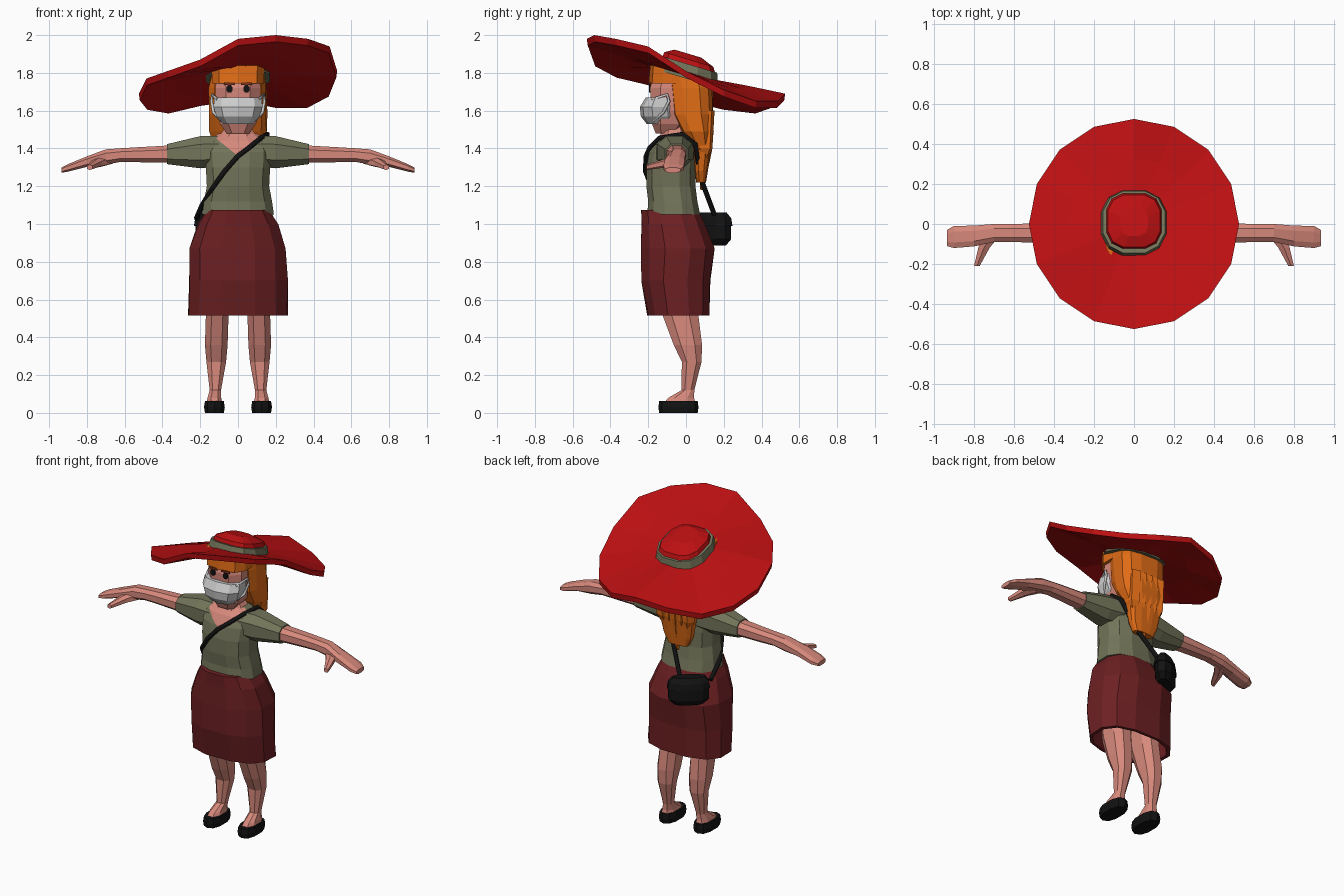
import bpy, bmesh, random
from math import cos, sin, pi, copysign
from mathutils import Matrix

random.seed(4)
if "Cube" in bpy.data.objects:
    bpy.data.objects.remove(bpy.data.objects["Cube"])


def material(name, r, g, b):
    m = bpy.data.materials.new(name)
    m.use_nodes = True
    m.diffuse_color = (r, g, b, 1)
    node = next(n for n in m.node_tree.nodes if n.type == 'BSDF_PRINCIPLED')
    node.inputs["Base Color"].default_value = (r, g, b, 1)
    node.inputs["Roughness"].default_value = 0.8
    return m


RED = material("hat red", .5, .005, .006)
MAROON = material("skirt maroon", .15, .014, .016)
OLIVE = material("shirt olive", .17, .175, .1)
SKIN = material("skin", .68, .25, .2)
ORANGE = material("hair orange", .75, .15, .008)
WHITE = material("mask grey white", .6, .6, .6)
BLACK = material("black", .006, .006, .006)
BROWN = material("brow brown", .2, .03, .01)


def bridge(name, rings, mat):
    """Closed surface through a list of equal point rings."""
    bm = bmesh.new()
    rows = [[bm.verts.new(p) for p in ring] for ring in rings]
    n = len(rows[0])
    for a, b in zip(rows, rows[1:]):
        for i in range(n):
            j = (i + 1) % n
            bm.faces.new((a[i], a[j], b[j], b[i]))
    bm.faces.new(rows[0])
    bm.faces.new(rows[-1])
    bmesh.ops.recalc_face_normals(bm, faces=bm.faces)
    me = bpy.data.meshes.new(name)
    bm.to_mesh(me)
    bm.free()
    me.materials.append(mat)
    ob = bpy.data.objects.new(name, me)
    bpy.context.collection.objects.link(ob)
    return ob


def loft(name, mat, sections, axis='z', n=8, power=.8, side=1, jitter=0):
    """Sections are (position on axis, centre u, centre v, radius u, radius v)."""
    fit = cos(pi / n) ** power
    rings = []
    for t, cu, cv, ru, rv in sections:
        ring = []
        for i in range(n):
            a = 2 * pi * (i + .5) / n
            k = 1 + random.uniform(-jitter, jitter)
            u = cu + k * ru / fit * copysign(abs(cos(a)) ** power, cos(a))
            v = cv + k * rv / fit * copysign(abs(sin(a)) ** power, sin(a))
            x, y, z = {'x': (t, u, v), 'y': (u, t, v), 'z': (u, v, t)}[axis]
            ring.append((x * side, y, z))
        rings.append(ring)
    return bridge(name, rings, mat)


def tube(name, mat, points, radius):
    cu = bpy.data.curves.new(name, 'CURVE')
    cu.dimensions = '3D'
    cu.bevel_depth = radius
    cu.bevel_resolution = 1
    cu.use_fill_caps = True
    sp = cu.splines.new('POLY')
    sp.points.add(len(points) - 1)
    for p, co in zip(sp.points, points):
        p.co = (*co, 1)
    cu.materials.append(mat)
    ob = bpy.data.objects.new(name, cu)
    bpy.context.collection.objects.link(ob)


# Hat: wavy tilted brim, band and crown
edge = [1.81, 1.71, 1.65, 1.65, 1.69, 1.66, 1.62, 1.64,
        1.69, 1.77, 1.81, 1.87, 1.98, 2.0, 1.98, 1.94]
tilt = .3


def brim_ring(radius, blend, drop):
    ring = []
    for i, z in enumerate(edge):
        a = 2 * pi * i / len(edge)
        x, y = radius * cos(a), radius * sin(a)
        inner = 1.81 - tilt * .15 * sin(a)
        ring.append((x, y, inner + (z - inner) * blend - drop))
    return ring


bridge("hat_brim", [brim_ring(.14, 0, 0), brim_ring(.33, .45, 0), brim_ring(.525, 1, 0),
                    brim_ring(.52, 1, .035), brim_ring(.33, .45, .03), brim_ring(.14, 0, .03)], RED)
band = loft("hat_band", OLIVE, [(1.77, 0, 0, .17, .17), (1.85, 0, .01, .155, .155)], n=12)
crown = loft("hat_crown", RED, [(1.83, 0, .015, .145, .145), (1.875, 0, .015, .13, .13),
                                (1.905, 0, .01, .07, .07)], n=12, power=.7)
for ob in (band, crown):
    for v in ob.data.vertices:
        v.co.z -= tilt * v.co.y

# Head and neck
loft("neck", SKIN, [(1.45, 0, -.06, .11, .085), (1.5, 0, -.06, .075, .065), (1.6, 0, -.06, .06, .06)])
loft("head", SKIN, [(1.48, 0, -.1, .06, .06), (1.53, 0, -.085, .095, .095), (1.6, 0, -.075, .115, .11),
                    (1.72, 0, -.07, .12, .12), (1.8, 0, -.06, .11, .11)], power=.7)

# Hair: fringe, long back part and pointed strands
loft("hair_fringe", ORANGE, [(1.745, 0, -.055, .138, .138), (1.845, 0, -.06, .14, .125)], n=10, power=.65)
loft("hair_back", ORANGE, [(1.79, 0, .01, .14, .11), (1.72, 0, .025, .15, .115), (1.58, 0, .035, .15, .11),
                           (1.49, 0, .06, .148, .085), (1.4, 0, .085, .12, .05), (1.28, 0, .08, .1, .035),
                           (1.22, 0, .08, .07, .025)], n=12, power=.7, jitter=.04)
for i, x in enumerate((-.09, -.045, 0, .045, .09)):
    tip = 1.18 + .12 * abs(x) / .09 + .03 * (i % 2)
    loft(f"hair_strand_{i}", ORANGE, [(1.6, x, .1, .035, .045), (1.4, x, .1, .035, .035),
                                      (tip, x * .8, .085, .008, .008)], n=5)

# Face mask
loft("face_mask", WHITE, [(1.53, 0, -.13, .08, .075), (1.57, 0, -.135, .115, .1), (1.62, 0, -.14, .13, .1),
                          (1.67, 0, -.13, .125, .08)], n=10)

for side, tag in ((1, "left"), (-1, "right")):
    # Eyes, brows and ear loops
    loft(tag + "_eye", BLACK, [(-.197, .045, 1.715, .015, .02), (-.189, .045, 1.715, .015, .02)],
         'y', side=side)
    loft(tag + "_brow", BROWN, [(-.197, .045, 1.742, .03, .006), (-.189, .045, 1.742, .03, .006)],
         'y', n=4, power=.3, side=side)
    tube(tag + "_ear_loop", WHITE, [(side * x, y, z) for x, y, z in (
        (.11, -.18, 1.66), (.135, -.1, 1.685), (.14, -.09, 1.65), (.13, -.12, 1.59), (.09, -.17, 1.55))], .008)

    # Sleeve, arm and thumb
    loft(tag + "_sleeve", OLIVE, [(.1, -.06, 1.385, .1, .08), (.2, -.06, 1.38, .09, .085),
                                  (.375, -.05, 1.37, .06, .053)], 'x', side=side)
    loft(tag + "_arm", SKIN, [(.36, -.05, 1.37, .053, .046), (.52, -.045, 1.367, .047, .04),
                              (.62, -.045, 1.365, .045, .036), (.7, -.045, 1.355, .045, .04),
                              (.8, -.06, 1.33, .052, .028), (.9, -.065, 1.297, .055, .02),
                              (.935, -.07, 1.285, .04, .014)], 'x', side=side)
    loft(tag + "_thumb", SKIN, [(-.05, .71, 1.335, .045, .025), (-.12, .75, 1.32, .028, .02),
                                (-.21, .785, 1.3, .014, .013)], 'y', n=6, side=side)

    # Leg with foot, and flat shoe
    loft(tag + "_leg", SKIN, [(.05, .125, -.035, .042, .085), (.08, .125, -.025, .036, .068),
                              (.12, .12, .01, .03, .034), (.27, .115, .03, .052, .052),
                              (.36, .115, .01, .06, .075), (.52, .11, -.03, .06, .095),
                              (.75, .11, -.05, .06, .09)], side=side)
    loft(tag + "_shoe", BLACK, [(0, .125, -.04, .05, .098), (.03, .125, -.04, .055, .102),
                                (.062, .125, -.04, .05, .098)], n=10, side=side)

# Shirt with a V neckline cut into its faces
shirt = loft("shirt", OLIVE, [(1.05, 0, -.065, .19, .14), (1.12, 0, -.07, .18, .13), (1.2, 0, -.08, .165, .13),
                              (1.3, 0, -.08, .17, .13), (1.38, 0, -.075, .175, .12),
                              (1.44, 0, -.06, .16, .105), (1.48, 0, -.05, .1, .075)], n=12)
shirt.data.materials.append(SKIN)
bm = bmesh.new()
bm.from_mesh(shirt.data)
for s in (1, -1):
    bmesh.ops.bisect_plane(bm, geom=bm.verts[:] + bm.edges[:] + bm.faces[:],
                           plane_co=(0, 0, 1.36), plane_no=(.8 * s, 0, -1))
for f in bm.faces:
    c = f.calc_center_median()
    f.material_index = int(c.y < -.06 and c.z - 1.36 > .8 * abs(c.x))
bm.to_mesh(shirt.data)
bm.free()

# Skirt, hollow underneath
loft("skirt", MAROON, [(1.075, 0, -.085, .165, .15), (1, 0, -.07, .21, .168), (.87, 0, -.043, .255, .195),
                       (.7, 0, -.055, .26, .182), (.515, 0, -.04, .262, .162), (.515, 0, -.04, .24, .145),
                       (.72, 0, -.05, .22, .14)], n=12, jitter=.025)

# Shoulder bag with flap, turned to sit behind the right hip
place = Matrix.Translation((-.12, .145, 0)) @ Matrix.Rotation(.7, 4, 'Z')
body = loft("bag", BLACK, [(.885, 0, 0, .085, .035), (.92, 0, 0, .12, .055), (1, 0, 0, .12, .055),
                           (1.045, 0, 0, .1, .04)], n=10)
flap = loft("bag_flap", BLACK, [(.99, 0, 0, .127, .062), (1.03, 0, 0, .12, .055), (1.06, 0, 0, .095, .03)], n=10)
for ob in (body, flap):
    ob.data.transform(place)

tube("bag_strap", BLACK, [(-.06, .15, 1.05), (.05, .075, 1.25), (.14, .05, 1.42), (.155, -.02, 1.475),
                          (.12, -.14, 1.455), (.06, -.19, 1.405), (0, -.21, 1.36), (-.07, -.215, 1.28),
                          (-.135, -.18, 1.19), (-.19, -.08, 1.1), (-.22, .06, 1.03)], .014)
